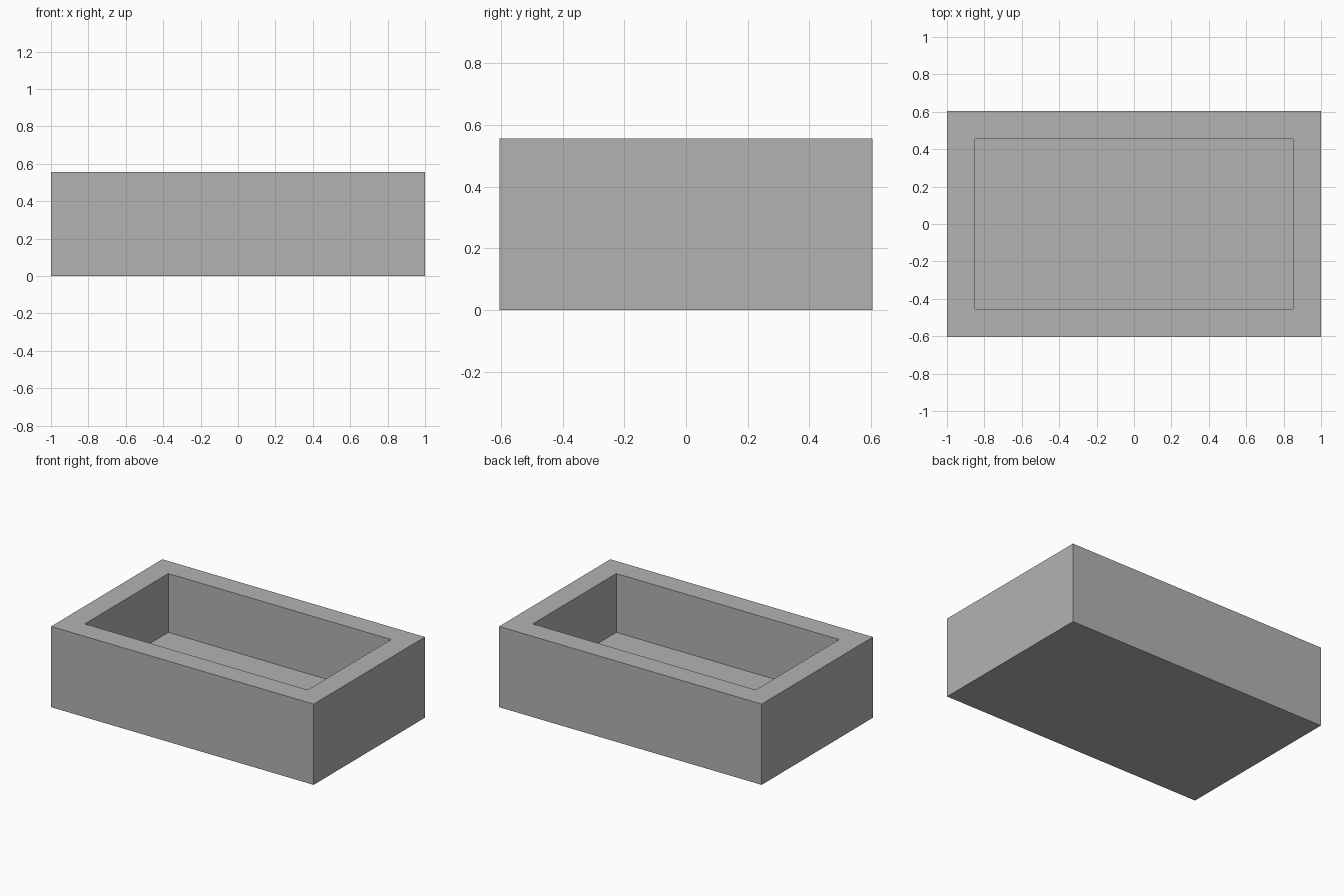
import bpy, bmesh

if "Cube" in bpy.data.objects:
    bpy.data.objects.remove(bpy.data.objects["Cube"])

LENGTH, WIDTH, HEIGHT = 2.0, 1.21, 0.556
WALL = 0.151  # wall and floor thickness

grey = bpy.data.materials.new("plain grey")
grey.diffuse_color = (0.45, 0.45, 0.45, 1)
grey.use_nodes = True
grey.node_tree.nodes["Principled BSDF"].inputs["Base Color"].default_value = grey.diffuse_color

# Solid block standing on the ground
bm = bmesh.new()
bmesh.ops.create_cube(bm, size=1)
bmesh.ops.scale(bm, vec=(LENGTH, WIDTH, HEIGHT), verts=bm.verts)
bmesh.ops.translate(bm, vec=(0, 0, HEIGHT / 2), verts=bm.verts)

# Rim: inset the top face, then sink its centre to form the cavity
bm.normal_update()
top = next(f for f in bm.faces if f.normal.z > 0.9)
bmesh.ops.inset_region(bm, faces=[top], thickness=WALL, use_even_offset=True)
result = bmesh.ops.extrude_discrete_faces(bm, faces=[top])
floor = result["faces"][0]
bmesh.ops.translate(bm, vec=(0, 0, WALL - HEIGHT), verts=floor.verts)
bmesh.ops.recalc_face_normals(bm, faces=bm.faces)

mesh = bpy.data.meshes.new("open_tray")
bm.to_mesh(mesh)
bm.free()
mesh.materials.append(grey)
tray = bpy.data.objects.new("open_tray", mesh)
bpy.context.collection.objects.link(tray)
